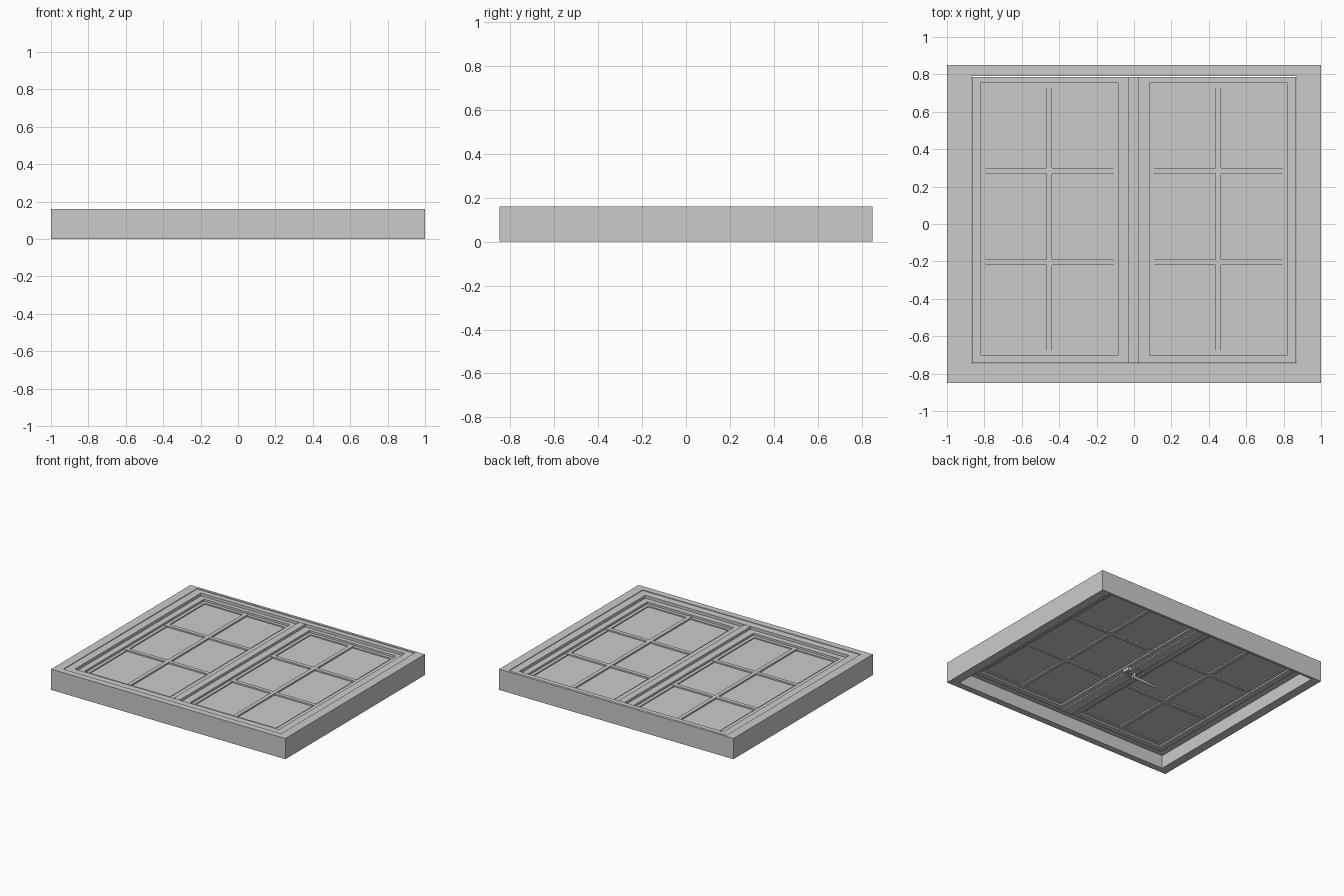
import bpy, bmesh, math
from mathutils import Matrix, Vector

if "Cube" in bpy.data.objects:
    bpy.data.objects.remove(bpy.data.objects["Cube"])


def add_box(bm, x0, x1, y0, y1, z0, z1):
    m = Matrix.Translation(((x0 + x1) / 2, (y0 + y1) / 2, (z0 + z1) / 2))
    bmesh.ops.create_cube(bm, size=1, matrix=m @ Matrix.Diagonal((x1 - x0, y1 - y0, z1 - z0, 1)))


def finish(name, bm):
    bmesh.ops.recalc_face_normals(bm, faces=bm.faces)
    me = bpy.data.meshes.new(name)
    bm.to_mesh(me)
    bm.free()
    ob = bpy.data.objects.new(name, me)
    bpy.context.collection.objects.link(ob)
    return ob


def boxes(name, *dims):
    bm = bmesh.new()
    for d in dims:
        add_box(bm, *d)
    return finish(name, bm)


def ring(name, outer, inner, z0, z1):
    """Rectangular frame; outer and inner are (x0, x1, y0, y1)."""
    bm = bmesh.new()
    loops = []
    for r, z in ((outer, z0), (outer, z1), (inner, z1), (inner, z0)):
        x0, x1, y0, y1 = r
        loops.append([bm.verts.new((x, y, z)) for x, y in
                      ((x0, y0), (x1, y0), (x1, y1), (x0, y1))])
    for k in range(4):
        a, b = loops[k], loops[(k + 1) % 4]
        for i in range(4):
            j = (i + 1) % 4
            bm.faces.new((a[i], a[j], b[j], b[i]))
    return finish(name, bm)


def rod(name, a, b, r0, r1, sides=16):
    a, b = Vector(a), Vector(b)
    bm = bmesh.new()
    rot = (b - a).to_track_quat('Z', 'Y').to_matrix().to_4x4()
    bmesh.ops.create_cone(bm, cap_ends=True, segments=sides, radius1=r0, radius2=r1,
                          depth=(b - a).length, matrix=Matrix.Translation((a + b) / 2) @ rot)
    return finish(name, bm)


# Outer casing and the thinner fixed frame inside it
casing_hole = (-0.93, 0.93, -0.80, 0.83)
frame_hole = (-0.87, 0.87, -0.745, 0.79)
ring("outer_casing", (-1, 1, -0.85, 0.85), casing_hole, 0, 0.16)
ring("fixed_frame", casing_hole, frame_hole, 0.10, 0.155)

# Two sashes with beads, glazing bars and glass
for side, outer, x0, x1 in (("left", (-0.867, -0.001), -0.82, -0.085),
                            ("right", (0.001, 0.867), 0.082, 0.82)):
    y0, y1 = -0.70, 0.755
    ring(side + "_sash", (*outer, -0.742, 0.787), (x0, x1, y0, y1), 0.085, 0.135)
    ring(side + "_bead", (x0, x1, y0, y1),
         (x0 + 0.025, x1 - 0.025, y0 + 0.025, y1 - 0.025), 0.097, 0.119)
    boxes(side + "_glass", (x0, x1, y0, y1, 0.105, 0.111))
    xm = (x0 + x1) / 2
    boxes(side + "_glazing_bars",
          (xm - 0.015, xm + 0.015, y0, y1, 0.095, 0.123),
          *[(x0, x1, y - 0.015, y + 0.015, 0.095, 0.122) for y in (0.285, -0.205)])

# Cover strips over the meeting stiles
boxes("top_cover_strip", (-0.03, 0.023, -0.742, 0.787, 0.13, 0.155))
boxes("bottom_cover_strip", (-0.04, 0.04, -0.735, 0.75, 0.075, 0.09))

# Latch on the underside: plate, spindle, lever and keeper
boxes("latch_plate", (-0.025, 0.025, -0.06, 0.06, 0.068, 0.078))
rod("latch_spindle", (0, 0, 0.07), (0, 0, 0.035), 0.014, 0.012)
rod("latch_lever", (0.012, 0, 0.04), (-0.20, 0, 0.032), 0.012, 0.008)
boxes("latch_keeper", (0.045, 0.075, -0.03, 0.03, 0.06, 0.088),
      (0.01, 0.06, -0.01, 0.01, 0.055, 0.064))
